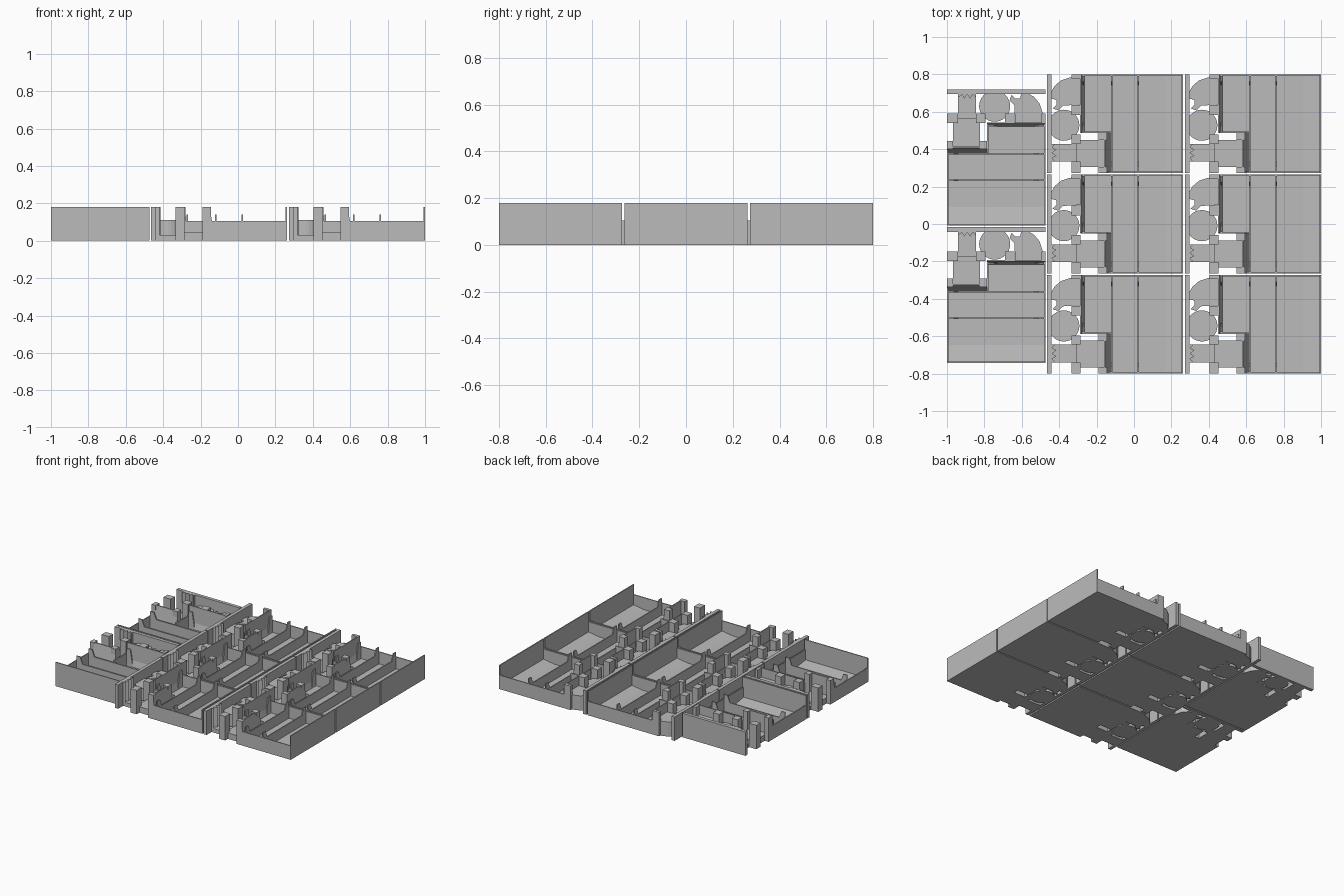
import bpy, bmesh, math
from mathutils import Vector

if "Cube" in bpy.data.objects:
    bpy.data.objects.remove(bpy.data.objects["Cube"])

grey = bpy.data.materials.new("plain_grey")
grey.diffuse_color = (0.5, 0.5, 0.5, 1)
grey.use_nodes = True
grey.node_tree.nodes["Principled BSDF"].inputs["Base Color"].default_value = grey.diffuse_color

L, W = 0.727, 0.527      # tray length and width
H, SIDE, TAB = 0.18, 0.105, 0.14


def prism(bm, pts, direction):
    """Extrude a planar outline along a direction."""
    lo = [bm.verts.new(p) for p in pts]
    hi = [bm.verts.new(Vector(p) + Vector(direction)) for p in pts]
    n = len(pts)
    bm.faces.new(lo)
    bm.faces.new(hi[::-1])
    for i in range(n):
        j = (i + 1) % n
        bm.faces.new((lo[i], hi[i], hi[j], lo[j]))


def plan(outline, top):
    return lambda bm: prism(bm, [(u, v, 0) for u, v in outline], (0, 0, top))


def box(u0, u1, v0, v1, top):
    return plan([(u0, v0), (u1, v0), (u1, v1), (u0, v1)], top)


def across(profile, v0, v1):
    """Profile in u and z, run across the tray width."""
    return lambda bm: prism(bm, [(u, v0, z) for u, z in profile], (0, v1 - v0, 0))


def divider(u, v0, v1, mid):
    """Thin wall with raised tabs at both ends."""
    t = 0.03
    prof = [(v0, 0), (v1, 0), (v1, TAB), (v1 - t, TAB), (v1 - t - 0.02, mid),
            (v0 + t + 0.02, mid), (v0 + t, TAB), (v0, TAB)]
    return lambda bm: prism(bm, [(u, v, z) for v, z in prof], (0.008, 0, 0))


def make(builders):
    bm = bmesh.new()
    for b in builders:
        b(bm)
    bmesh.ops.recalc_face_normals(bm, faces=bm.faces)
    me = bpy.data.meshes.new("part")
    bm.to_mesh(me)
    bm.free()
    me.materials.append(grey)
    return me


def slope(u0, u1):
    """Tall wall whose inner face leans down to the floor."""
    return [(u0, 0), (u1, 0), (u1, 0.015), (u1 - 0.012, 0.06), (u0 + 0.008, H), (u0, H)]


disc = [(0.09 + 0.083 * math.cos(a * math.pi / 16), 0.255 + 0.083 * math.sin(a * math.pi / 16))
        for a in range(32)]
figure = [(0.18, 0.515), (0.12, 0.51), (0.075, 0.495), (0.04, 0.465), (0.02, 0.43), (0.015, 0.40),
          (0.05, 0.39), (0.05, 0.365), (0.03, 0.345), (0.06, 0.335), (0.085, 0.36), (0.18, 0.365)]
teeth = [(0.025, 0.155), (0.025, 0.06), (0.045, 0.06), (0.027, 0.08), (0.05, 0.092),
         (0.027, 0.108), (0.05, 0.124), (0.027, 0.138), (0.045, 0.155)]

parts = {
    "floor": [box(0.34, L, 0, W, 0.015), box(0.18, 0.345, 0.215, W, 0.015)],
    "floor_ramp": [across([(0.63, 0), (L, 0), (L, 0.03), (0.63, 0.015)], 0.008, W - 0.008)],
    "side_walls": [box(0.32, L, 0, 0.008, SIDE), box(0.13, L, W - 0.008, W, SIDE)],
    "end_wall": [box(L - 0.008, L, 0, W, H)],
    "front_wall": [box(0, 0.025, 0, W, H), plan(teeth, H)],
    "dividers": [divider(0.341, 0.008, W - 0.008, 0.09), divider(0.483, 0.008, W - 0.008, 0.09),
                 divider(0.19, 0.222, W - 0.008, 0.02)],
    "box_wall": [box(0.18, 0.345, 0.213, 0.222, SIDE)],
    "leaning_walls": [across(slope(0.176, 0.2), 0.215, W), across(slope(0.305, 0.345), 0, 0.215)],
    "posts": [box(0.13, 0.18, a, b, H) for a, b in
              ((0, 0.06), (0.155, 0.205), (0.31, 0.362), (0.505, W))]
             + [box(0.275, 0.32, a, b, H) for a, b in ((0, 0.033), (0.175, 0.215))],
    "toothed_pocket": [box(0.02, 0.16, 0.06, 0.155, 0.03)],
    "square_pocket": [box(0.155, 0.306, 0.032, 0.176, 0.045)],
    "round_pocket": [plan(disc, 0.11)],
    "figure_pocket": [plan(figure, 0.11)],
}
meshes = {name: make(b) for name, b in parts.items()}

# six trays lengthwise, two turned a quarter
places = [(x, y, 0) for x in (-0.465, 0.273) for y in (-0.80, -0.2635, 0.273)]
places += [(-1.0, y, -math.pi / 2) for y in (0.72, -0.017)]
for x, y, turn in places:
    for name, me in meshes.items():
        ob = bpy.data.objects.new(name, me)
        ob.location = (x, y, 0)
        ob.rotation_euler = (0, 0, turn)
        bpy.context.collection.objects.link(ob)
